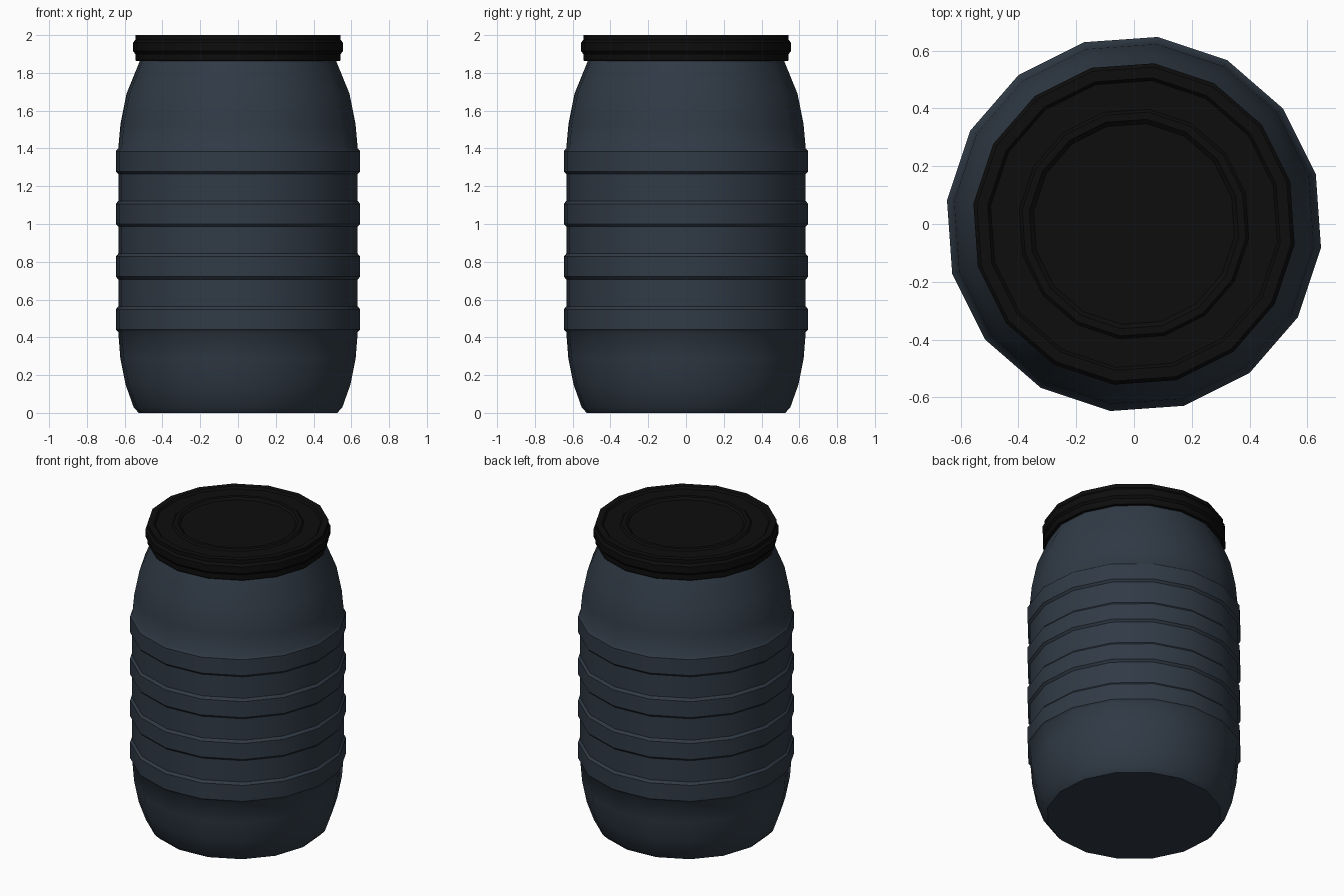
import bpy, bmesh, math

if "Cube" in bpy.data.objects:
    bpy.data.objects.remove(bpy.data.objects["Cube"])

SIDES = 16
OFFSET = math.radians(-7.2)


def material(name, rgb):
    m = bpy.data.materials.new(name)
    m.diffuse_color = (*rgb, 1)
    m.use_nodes = True
    m.node_tree.nodes["Principled BSDF"].inputs["Base Color"].default_value = m.diffuse_color
    return m


def lathe(name, profile, mat, angle):
    """Revolve (radius, z) points, listed bottom to top, and close both ends."""
    bm = bmesh.new()
    rings = []
    for r, z in profile:
        rings.append([bm.verts.new((r * math.cos(OFFSET + math.tau * i / SIDES),
                                    r * math.sin(OFFSET + math.tau * i / SIDES), z))
                      for i in range(SIDES)])
    for a, b in zip(rings, rings[1:]):
        for i in range(SIDES):
            j = (i + 1) % SIDES
            bm.faces.new((a[i], a[j], b[j], b[i]))
    bm.faces.new(rings[0][::-1])
    bm.faces.new(rings[-1])
    me = bpy.data.meshes.new(name)
    bm.to_mesh(me)
    bm.free()
    me.materials.append(mat)
    ob = bpy.data.objects.new(name, me)
    bpy.context.collection.objects.link(ob)
    bpy.ops.object.select_all(action='DESELECT')
    ob.select_set(True)
    bpy.context.view_layer.objects.active = ob
    bpy.ops.object.shade_smooth_by_angle(angle=math.radians(angle))
    return ob


blue = material("dark_slate_blue_plastic", (0.030, 0.043, 0.061))
black = material("black_plastic", (0.004, 0.004, 0.004))

# Barrel body with four raised bands
body = [(0.53, 0), (0.557, 0.03), (0.60, 0.15), (0.628, 0.29)]
for k in range(4):
    z = 0.428 + 0.279 * k
    body += [(0.639, z), (0.652, z + 0.014), (0.652, z + 0.12), (0.639, z + 0.136)]
body += [(0.627, 1.53), (0.595, 1.69), (0.525, 1.86), (0.515, 1.89)]
lathe("barrel_body", body, blue, 38)

# Screw lid with a bulging band and stepped top
lid = [(0.50, 1.862), (0.543, 1.862), (0.548, 1.87), (0.548, 1.90),
       (0.560, 1.915), (0.560, 1.96), (0.548, 1.975), (0.548, 2.0),
       (0.51, 2.0), (0.50, 1.988), (0.40, 1.988), (0.39, 1.998),
       (0.365, 1.998), (0.35, 1.985)]
lathe("lid", lid, black, 30)
